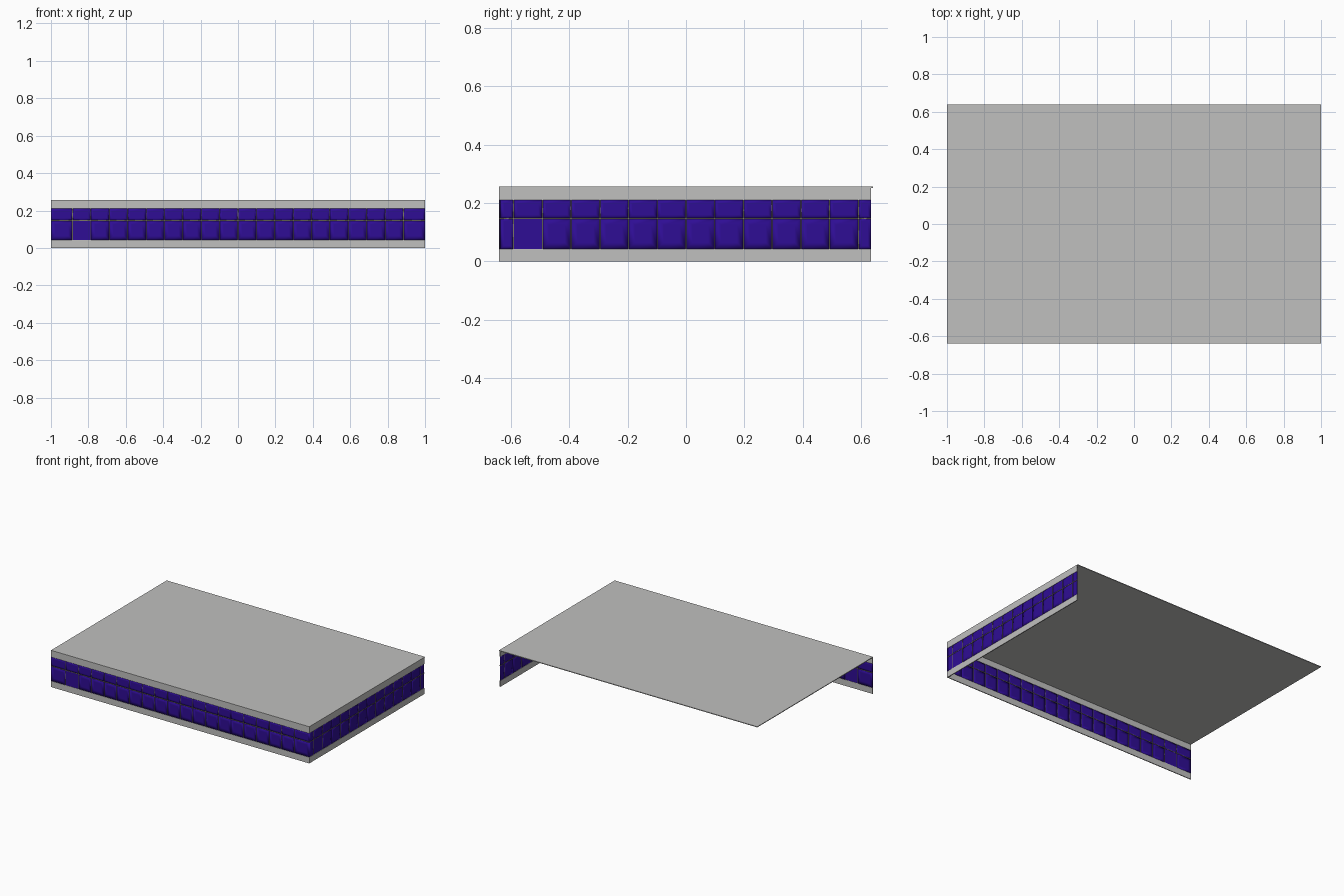
import bpy, bmesh
from mathutils import Matrix, Vector

if "Cube" in bpy.data.objects:
    bpy.data.objects.remove(bpy.data.objects["Cube"])


def material(name, rgb):
    m = bpy.data.materials.new(name)
    m.diffuse_color = (*rgb, 1)
    m.use_nodes = True
    m.node_tree.nodes["Principled BSDF"].inputs["Base Color"].default_value = m.diffuse_color
    return m


GREY = material("concrete grey", (0.527, 0.527, 0.52))
BLUE = material("deep blue glass", (0.028, 0.004, 0.30))
FRAME = material("frame grey", (0.20, 0.19, 0.13))

X, Y, H = 1.0, 0.64, 0.257          # half length, half depth, height
SILL, RAIL, HEAD = 0.043, 0.147, 0.21
STEP = 0.0983                       # window spacing
T = 0.006                           # wall thickness


def add_box(bm, lo, hi):
    lo, hi = Vector(lo), Vector(hi)
    mat = Matrix.Translation((lo + hi) / 2) @ Matrix.Diagonal((*(hi - lo), 1))
    return bmesh.ops.create_cube(bm, size=1, matrix=mat)["verts"]


def finish(bm, name, mat, smooth=False):
    me = bpy.data.meshes.new(name)
    for f in bm.faces:
        f.smooth = smooth
    bm.to_mesh(me)
    bm.free()
    me.materials.append(mat)
    ob = bpy.data.objects.new(name, me)
    bpy.context.collection.objects.link(ob)


def wall(name, start, end, count, place):
    """Window wall; place(u, depth, z) maps wall coordinates to the model."""
    def box(bm, u0, u1, d0, d1, z0, z1):
        a, b = place(u0, d0, z0), place(u1, d1, z1)
        return add_box(bm, [min(p) for p in zip(a, b)], [max(p) for p in zip(a, b)])

    # solid bands below and above the glass
    bm = bmesh.new()
    box(bm, start, end, 0, T, 0, SILL)
    box(bm, start, end, 0, T, HEAD, H - 0.005)
    finish(bm, name + "_bands", GREY)

    # thin mullions and the rail
    posts = [k * STEP for k in range(-count, count + 1)]
    bm = bmesh.new()
    for u in posts:
        box(bm, u - 0.0015, u + 0.0015, 0.0005, T - 0.0005, SILL, HEAD)
    box(bm, start, end, 0, T, RAIL - 0.002, RAIL + 0.002)
    finish(bm, name + "_window_frame", FRAME)

    # softly shaded panes, except one flat pane near the left end
    soft, flat = bmesh.new(), bmesh.new()
    cuts = [start] + posts + [end]
    for i, (u0, u1) in enumerate(zip(cuts, cuts[1:])):
        for z0, z1 in ((SILL, RAIL), (RAIL, HEAD)):
            is_flat = i == 1 and z0 == SILL
            bm = flat if is_flat else soft
            verts = box(bm, u0, u1, 0.0015, T - 0.0015, z0, z1)
            if not is_flat:
                faces = {f for v in verts for f in v.link_faces}
                big = [f for f in faces if f.calc_area() > 0.8 * (u1 - u0) * (z1 - z0)]
                bmesh.ops.inset_individual(bm, faces=big, thickness=min(0.3 * (z1 - z0), 0.35 * (u1 - u0)))
    finish(soft, name + "_panes", BLUE, True)
    finish(flat, name + "_flat_pane", BLUE)


# front and right walls; the back and left stay open
wall("front_wall", -X, X, 9, lambda u, d, z: (u, -Y + d, z))
wall("right_wall", -Y + T, Y - 0.007, 6, lambda u, d, z: (X - d, u, z))

# thin roof sheet
bm = bmesh.new()
add_box(bm, (-X, -Y, H - 0.005), (X, Y, H))
finish(bm, "roof", GREY)
